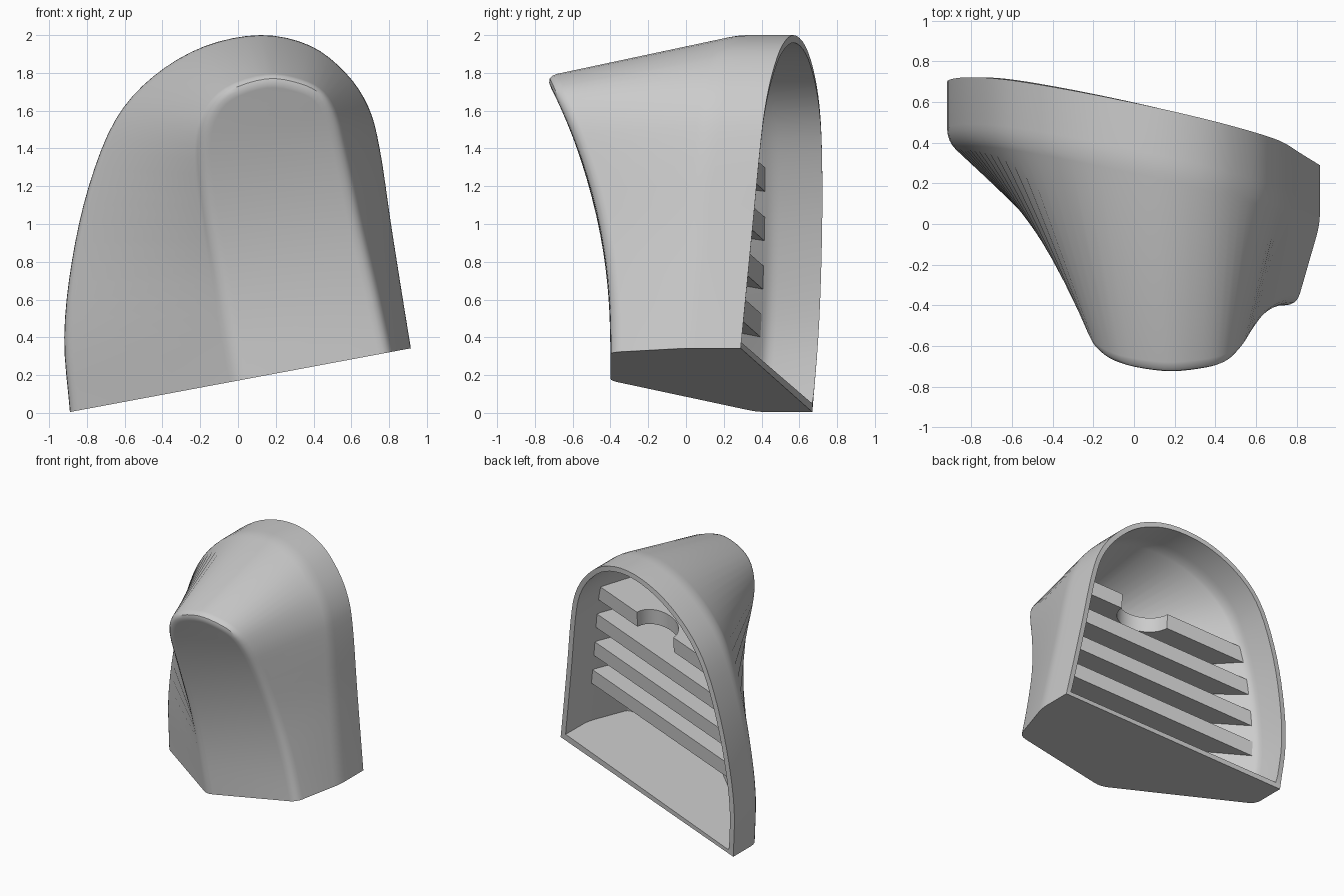
import bpy, bmesh, math
from mathutils import Vector

if "Cube" in bpy.data.objects:
    bpy.data.objects.remove(bpy.data.objects["Cube"], do_unlink=True)

WALL, RIM_DEPTH, ROUND = 0.04, 0.29, 0.06

# Arched outlines (x, z), from the right foot over the top to the left foot
RIM = [(-.89, 0), (-.92, .4), (-.88, .8), (-.79, 1.2), (-.65, 1.55), (-.45, 1.78),
       (-.18, 1.94), (.12, 2), (.38, 1.945), (.57, 1.8), (.69, 1.62), (.75, 1.4),
       (.81, 1), (.865, .65), (.915, .34)]
NOSE = [(0, .17), (-.055, .45), (-.11, .75), (-.175, 1.1), (-.205, 1.4), (-.17, 1.58),
        (-.06, 1.71), (.15, 1.78), (.33, 1.755), (.45, 1.69), (.52, 1.56), (.57, 1.36),
        (.65, .98), (.73, .64), (.8, .32)]


def floor_z(x):
    return 0.171 + 0.187 * x


def back_y(x, z):
    return 0.471 - 0.222 * x + 0.063 * z


def nose_y(z):
    return -0.4 - 0.34 * max(0, (z - 0.35) / 1.42) ** 2.2


def smooth(points, steps=4):
    """Catmull-Rom curve through the points, with both ends on the floor."""
    p = [Vector(q) for q in points]
    p[0].y, p[-1].y = floor_z(p[0].x), floor_z(p[-1].x)
    ext = [2 * p[0] - p[1]] + p + [2 * p[-1] - p[-2]]
    out = []
    for a, b, c, d in zip(ext, ext[1:], ext[2:], ext[3:]):
        for k in range(steps):
            t = k / steps
            out.append(0.5 * (2 * b + (c - a) * t + (2 * a - 5 * b + 4 * c - d) * t ** 2
                              + (3 * b - a - 3 * c + d) * t ** 3))
    return out + [p[-1]]


def inset(points, dist):
    out = []
    for i, p in enumerate(points):
        tan = (points[min(i + 1, len(points) - 1)] - points[max(i - 1, 0)]).normalized()
        out.append(p + Vector((tan.y, -tan.x)) * dist)
    for end in (out[0], out[-1]):
        end.y = floor_z(end.x)
    return out


def rounded(prev, corner, nxt, radius, steps=4):
    a = corner + (prev - corner).normalized() * radius
    b = corner + (nxt - corner).normalized() * radius
    return [a.lerp(corner, k / steps).lerp(corner.lerp(b, k / steps), k / steps)
            for k in range(steps + 1)]


def closed_body():
    """Rim band lofted to the scooped nose; returns the mesh and its back cap."""
    rim, nose = smooth(RIM), smooth(NOSE)
    paths = []
    for r, n, f in zip(rim, nose, inset(nose, ROUND)):
        back = Vector((r.x, back_y(r.x, r.y), r.y))
        crease = back - Vector((0, RIM_DEPTH, 0))
        edge = Vector((n.x, nose_y(n.y), n.y))
        face = Vector((f.x, nose_y(f.y), f.y))
        paths.append([back] + rounded(back, crease, edge, ROUND)
                     + rounded(crease, edge, face, (face - edge).length))
    bm = bmesh.new()
    grid = [[bm.verts.new(co) for co in path] for path in paths]
    for p, q in zip(grid, grid[1:]):
        for k in range(len(p) - 1):
            bm.faces.new((p[k], p[k + 1], q[k + 1], q[k]))
    # Scooped front face, bridged from side to side
    front = [path[-1] for path in grid]
    half = len(front) // 2
    for i in range(half):
        strip = [front[i], front[i + 1], front[-2 - i], front[-1 - i]]
        bm.faces.new(list(dict.fromkeys(strip)))
    # Floor and back cap
    bm.faces.new(grid[0] + grid[-1][::-1])
    cap = bm.faces.new([path[0] for path in grid])
    bmesh.ops.recalc_face_normals(bm, faces=bm.faces)
    bm.normal_update()
    return bm, cap


def make_object(name, bm):
    mesh = bpy.data.meshes.new(name)
    bm.to_mesh(mesh)
    bm.free()
    ob = bpy.data.objects.new(name, mesh)
    bpy.context.collection.objects.link(ob)
    return ob


def finish(ob):
    """Apply modifiers and shade."""
    bpy.ops.object.select_all(action='DESELECT')
    ob.select_set(True)
    bpy.context.view_layer.objects.active = ob
    for m in list(ob.modifiers):
        bpy.ops.object.modifier_apply(modifier=m.name)
    bpy.ops.object.shade_smooth_by_angle(angle=math.radians(32))


def rib(name, height, core, notch=0.0, thick=0.12):
    """Sloping shelf trimmed to the inside of the shell."""
    plan = [(1.1, 0)]
    if notch:
        plan += [(0.1 + notch * math.cos(a), -notch * math.sin(a))
                 for a in (math.pi * k / 16 for k in range(17))]
    plan += [(-1.1, 0)]
    bm = bmesh.new()
    layers = []
    for z0 in (height, height + thick):
        layer = []
        for x, dy in plan:
            z = z0 + 0.187 * x
            layer.append(bm.verts.new((x, back_y(x, z) - RIM_DEPTH + dy, z)))
        for x in (-1.1, 1.1):
            layer.append(bm.verts.new((x, -1, z0 + 0.187 * x)))
        layers.append(layer)
    low, high = layers
    bm.faces.new(low)
    bm.faces.new(high)
    for i in range(len(low)):
        j = (i + 1) % len(low)
        bm.faces.new((low[i], low[j], high[j], high[i]))
    bmesh.ops.recalc_face_normals(bm, faces=bm.faces)
    ob = make_object(name, bm)
    trim = ob.modifiers.new("trim", 'BOOLEAN')
    trim.operation, trim.solver, trim.object = 'INTERSECT', 'EXACT', core
    finish(ob)


# Outer shell, open at the back
body, cap = closed_body()
bmesh.ops.delete(body, geom=[cap], context='FACES_ONLY')
shell = make_object("shell", body)
solid = shell.modifiers.new("wall", 'SOLIDIFY')
solid.thickness, solid.offset, solid.use_even_offset = WALL, -1, True
finish(shell)

# Trimming core, slightly smaller than the shell
body, cap = closed_body()
moves = [(v, v.normal * WALL / 2) for v in body.verts]
for v, step in moves:
    v.co -= step
core = make_object("rib_trim_core", body)
core.hide_render = True

# Four inner ribs, the top one notched
for n in range(4):
    rib(f"inner_rib_{n + 1}", 0.56 + 0.25 * n, core, notch=0.19 if n == 3 else 0)
bpy.data.objects.remove(core, do_unlink=True)
